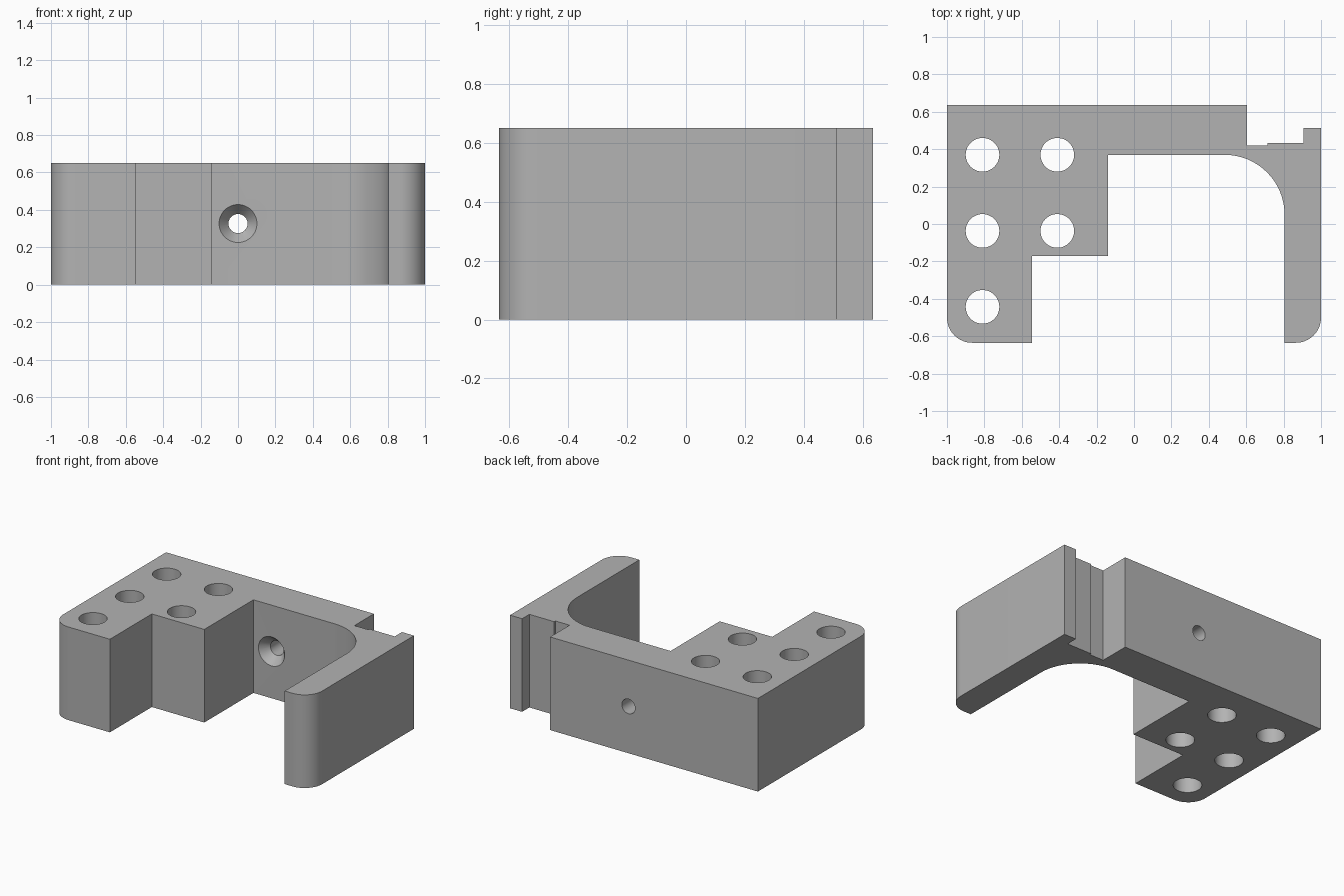
import bpy, bmesh, math
from mathutils import Matrix, Vector

HEIGHT = 0.65
cube = bpy.data.objects.get("Cube")
if cube:
    bpy.data.objects.remove(cube, do_unlink=True)

grey = bpy.data.materials.new("mid grey")
grey.use_nodes = True
colour = (0.45, 0.45, 0.45, 1)
grey.diffuse_color = colour
grey.node_tree.nodes["Principled BSDF"].inputs["Base Color"].default_value = colour


def arc(cx, cy, r, start, end, steps=16):
    angles = [math.radians(start + (end - start) * i / steps) for i in range(steps + 1)]
    return [(cx + r * math.cos(a), cy + r * math.sin(a)) for a in angles]


def make_object(name, bm):
    bmesh.ops.recalc_face_normals(bm, faces=bm.faces)
    mesh = bpy.data.meshes.new(name)
    bm.to_mesh(mesh)
    bm.free()
    mesh.materials.append(grey)
    obj = bpy.data.objects.new(name, mesh)
    bpy.context.collection.objects.link(obj)
    return obj


def add_cone(bm, centre, r1, r2, depth, tilt=0):
    matrix = Matrix.Translation(Vector(centre)) @ Matrix.Rotation(tilt, 4, 'X')
    bmesh.ops.create_cone(bm, cap_ends=True, segments=48, radius1=r1, radius2=r2,
                          depth=depth, matrix=matrix)


def cut(target, name, bm):
    cutter = make_object(name, bm)
    cutter.hide_render = True
    cutter.hide_viewport = True
    mod = target.modifiers.new(name, 'BOOLEAN')
    mod.object = cutter
    mod.solver = 'EXACT'
    bpy.context.view_layer.objects.active = target
    bpy.ops.object.modifier_apply(modifier=mod.name)
    bpy.data.objects.remove(cutter, do_unlink=True)


# Bracket outline: stepped block, back web, notched corner and side arm
outline = [(-1, 0.635), (0.605, 0.635), (0.605, 0.42), (0.715, 0.42),
           (0.715, 0.433), (0.907, 0.433), (0.907, 0.513), (1, 0.513)]
outline += arc(0.865, -0.5, 0.135, 0, -90)
outline += [(0.805, -0.635)]
outline += arc(0.485, 0.05, 0.32, 0, 90)
outline += [(-0.14, 0.37), (-0.14, -0.172), (-0.545, -0.172), (-0.545, -0.635)]
outline += arc(-0.865, -0.5, 0.135, -90, -180)

bm = bmesh.new()
base = bm.faces.new([bm.verts.new((x, y, 0)) for x, y in outline])
top = bmesh.ops.extrude_face_region(bm, geom=[base])
bmesh.ops.translate(bm, vec=(0, 0, HEIGHT),
                    verts=[v for v in top["geom"] if isinstance(v, bmesh.types.BMVert)])
bracket = make_object("bracket", bm)

# Vertical bolt holes through the stepped block
bm = bmesh.new()
for x, y in [(-0.81, 0.37), (-0.41, 0.37), (-0.81, -0.037), (-0.41, -0.037), (-0.81, -0.443)]:
    add_cone(bm, (x, y, HEIGHT / 2), 0.09, 0.09, 1)
cut(bracket, "bolt_holes", bm)

# Screw hole through the back web
bm = bmesh.new()
add_cone(bm, (0, 0.5, 0.327), 0.051, 0.051, 0.6, math.pi / 2)
cut(bracket, "screw_hole", bm)

# Countersink opening to the front, widened slightly past the web face
bm = bmesh.new()
add_cone(bm, (0, 0.39, 0.327), 0.051, 0.118, 0.08, math.pi / 2)
cut(bracket, "countersink", bm)

bpy.ops.object.select_all(action='DESELECT')
bracket.select_set(True)
bpy.context.view_layer.objects.active = bracket
bpy.ops.object.shade_smooth_by_angle(angle=math.radians(30))
